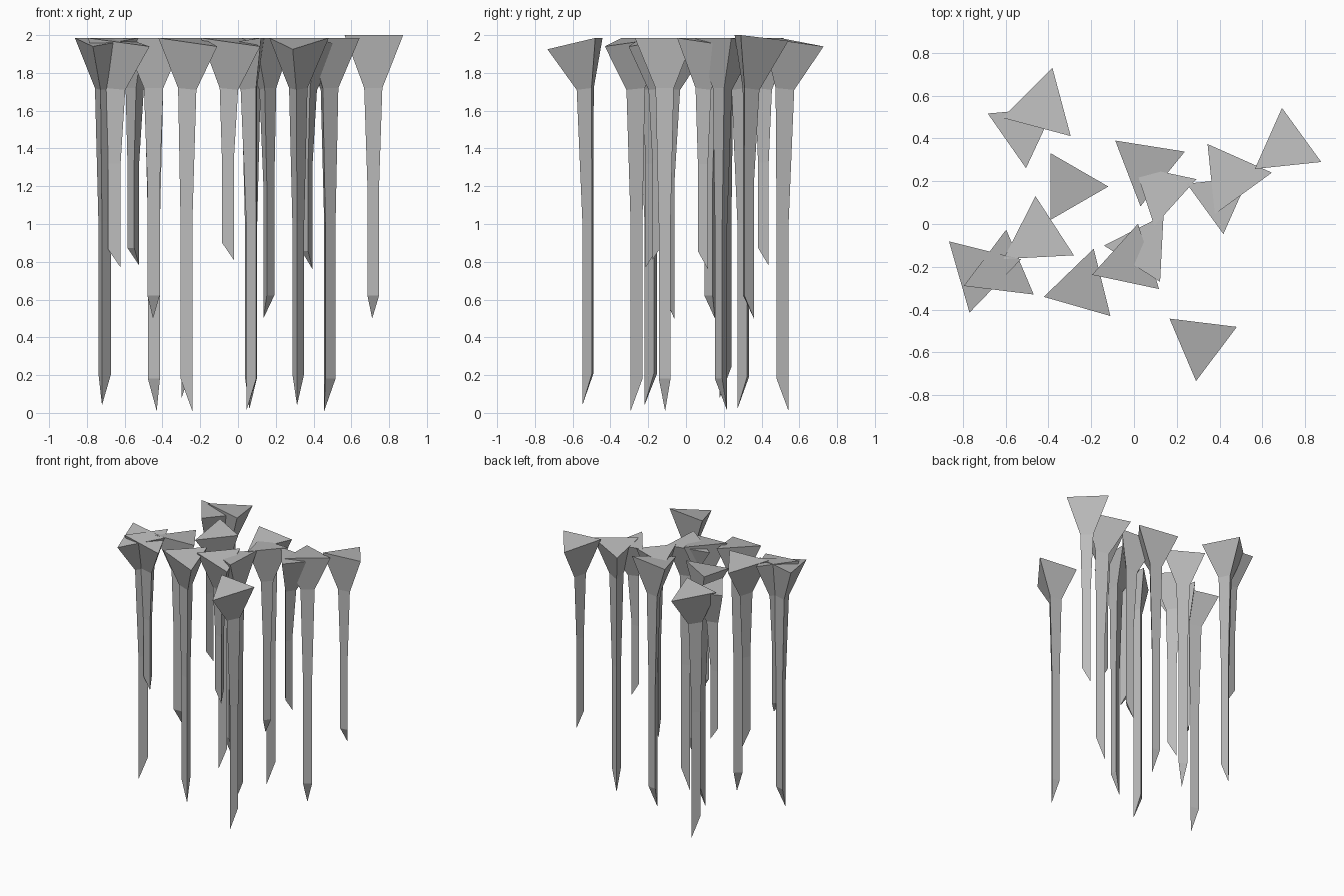
import bpy
import bmesh
from math import cos, sin, radians
from mathutils import Vector

cube = bpy.data.objects.get("Cube")
if cube:
    bpy.data.objects.remove(cube, do_unlink=True)

grey = bpy.data.materials.new("plain grey")
grey.use_nodes = True
colour = (0.5, 0.5, 0.5, 1)
grey.diffuse_color = colour
bsdf = next(n for n in grey.node_tree.nodes if n.type == 'BSDF_PRINCIPLED')
bsdf.inputs["Base Color"].default_value = colour

NECK = 1.72


def corner_ring(bm, centre, angle, radius, high, low):
    """Triangle whose first corner lies at the low height."""
    ring = []
    for i in range(3):
        a = radians(angle + 120 * i)
        z = low if i == 0 else high
        ring.append(bm.verts.new((centre.x + radius * cos(a),
                                  centre.y + radius * sin(a), z)))
    return ring


def make_spike(name, x, y, angle, radius, drop, tip, top=1.985):
    bm = bmesh.new()
    head = Vector((x, y))
    lean = Vector((cos(radians(angle)), sin(radians(angle))))
    shaft = head - lean * 0.04
    length = NECK - tip
    middle = tip + 0.58 * length
    cut = tip + 0.1 * length
    # Flared head, tapering neck, straight shaft, slanted tip
    rings = [
        corner_ring(bm, head, angle, radius, top, top - drop),
        corner_ring(bm, head - lean * 0.03, angle, radius * 0.31, NECK, NECK - 0.01),
        corner_ring(bm, shaft, angle, radius * 0.2, middle, middle),
        corner_ring(bm, shaft, angle, radius * 0.2, cut, tip),
    ]
    for upper, lower in zip(rings, rings[1:]):
        for i in range(3):
            j = (i + 1) % 3
            bm.faces.new((upper[i], lower[i], lower[j], upper[j]))
    bm.faces.new(rings[0])
    bm.faces.new(rings[-1][::-1])
    bmesh.ops.recalc_face_normals(bm, faces=bm.faces)
    mesh = bpy.data.meshes.new(name)
    bm.to_mesh(mesh)
    bm.free()
    mesh.materials.append(grey)
    bpy.context.collection.objects.link(bpy.data.objects.new(name, mesh))


# x, y, low corner direction, head radius, head drop, tip height
spikes = [
    (-.52, .44, 35, .18, .04, .78),
    (-.43, .545, 75, .19, .045, .01),
    (-.30, .175, 240, .18, .05, .08),
    (-.45, -.06, 93, .19, .03, .5),
    (-.72, -.22, 256, .2, .045, .04),
    (-.62, -.215, -37, .19, .045, .77),
    (-.24, -.295, -46, .187, .045, .01),
    (-.02, -.18, -42, .185, .045, .81),
    (.04, -.11, 177, .18, .04, .01),
    (.06, .27, 261, .19, .045, .02),
    (.13, .157, 138, .17, .03, .5),
    (.455, .22, 126, .19, .03, .01),
    (.4, .12, 36, .168, .04, .76),
    (.71, .363, 96, .18, .03, .5, 2.0),
    (.312, -.552, 263, .183, .06, .04),
]
for number, spec in enumerate(spikes, 1):
    make_spike(f"spike_{number}", *spec)
